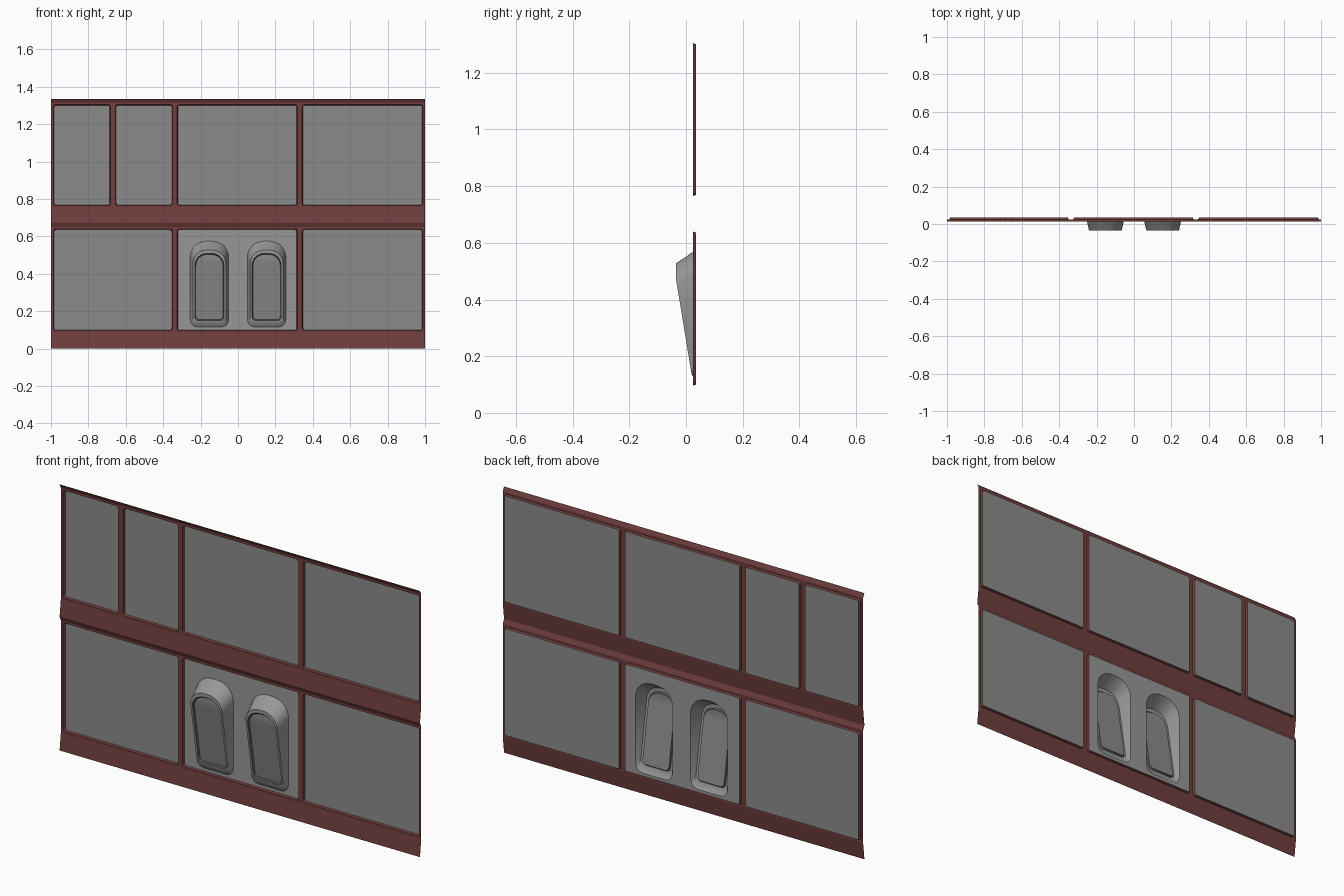
import bpy, bmesh, math
from mathutils import Vector

if "Cube" in bpy.data.objects:
    bpy.data.objects.remove(bpy.data.objects["Cube"])


def mat(name, c):
    m = bpy.data.materials.new(name)
    m.diffuse_color = (*c, 1)
    m.use_nodes = True
    m.node_tree.nodes["Principled BSDF"].inputs["Base Color"].default_value = m.diffuse_color
    return m


RED = mat("dull red frame", (0.165, 0.048, 0.048))
GREY = mat("panel grey", (0.26, 0.26, 0.265))
POD = mat("pod grey", (0.31, 0.31, 0.31))
DARK = mat("dark trim", (0.09, 0.09, 0.092))


def finish(name, bm, mats, smooth=False):
    bmesh.ops.remove_doubles(bm, verts=bm.verts, dist=1e-5)
    bmesh.ops.recalc_face_normals(bm, faces=bm.faces)
    # open sheets must face the front (-y)
    if sum(f.normal.y * f.calc_area() for f in bm.faces) > 0:
        bmesh.ops.reverse_faces(bm, faces=bm.faces)
    me = bpy.data.meshes.new(name)
    bm.to_mesh(me)
    bm.free()
    ob = bpy.data.objects.new(name, me)
    bpy.context.collection.objects.link(ob)
    for m in mats:
        me.materials.append(m)
    if smooth:
        bpy.ops.object.select_all(action='DESELECT')
        ob.select_set(True)
        bpy.context.view_layer.objects.active = ob
        bpy.ops.object.shade_smooth_by_angle(angle=math.radians(35))
    return ob


def rounded(x0, x1, z0, z1, r, n=3):
    """Rounded rectangle, n+1 points per corner, counter-clockwise."""
    pts = []
    for k, (cx, cz) in enumerate([(x1 - r, z1 - r), (x0 + r, z1 - r),
                                  (x0 + r, z0 + r), (x1 - r, z0 + r)]):
        for i in range(n + 1):
            a = math.pi / 2 * (k + i / n)
            pts.append((cx + r * math.cos(a), cz + r * math.sin(a)))
    return pts


def bridge(bm, a, b, mi=0):
    for i in range(len(a)):
        j = (i + 1) % len(a)
        vs = list(dict.fromkeys([a[i], a[j], b[j], b[i]]))
        bm.faces.new(vs).material_index = mi


FRONT, BACK = 0.024, 0.035      # sheet plane and recessed panel plane
LOW, HIGH = (0.085, 0.65), (0.755, 1.315)

# Sloped horizontal bands: plinth, middle rail, top lip
for name, prof in [("bottom_band", [(0.014, 0), (FRONT, LOW[0])]),
                   ("middle_rail", [(FRONT, LOW[1]), (0.014, 0.672), (FRONT, HIGH[0])]),
                   ("top_lip", [(FRONT, HIGH[1]), (0.014, 1.335)])]:
    bm = bmesh.new()
    rows = [[bm.verts.new((x, y, z)) for x in (-1, 1)] for y, z in prof]
    for p, q in zip(rows, rows[1:]):
        bm.faces.new([p[0], p[1], q[1], q[0]])
    finish(name, bm, [RED])


def arch(cx, hw, z0, z1, yfun, rb):
    """Pod outline: left and right rows from the bottom up to the arched top."""
    half = []
    for i in range(4):                       # rounded bottom corner
        a = math.pi / 2 * i / 3
        half.append((hw - rb + rb * math.sin(a), z0 + rb - rb * math.cos(a)))
    rt = 0.85 * hw
    if z1 - rt > 0.44:
        half.append((hw, 0.43))
    for i in range(8):                       # arched top
        a = math.pi / 2 * i / 8
        half.append((hw * math.cos(a) ** 0.8, z1 - rt + rt * math.sin(a)))
    half.append((0.12 * hw, z1))
    right = [Vector((cx + x, yfun(z), z)) for x, z in half]
    left = [Vector((cx - x, yfun(z), z)) for x, z in half]
    return right + left[::-1]


def pod_y(z):
    """Front of a pod: tilted, flat near the top."""
    return -0.035 if z > 0.47 else -0.035 + 0.055 * (0.47 - z) / 0.335


PODS = (-0.153, 0.153)


def base_loop(cx):
    return arch(cx, 0.103, 0.115, 0.575, lambda z: BACK, 0.04)


# Wall cells: red frame border and recess sides, grey recessed panel
def cell(name, cx0, cx1, cz, x0, x1, z0, z1, pods=False):
    bm = bmesh.new()
    hole = rounded(x0, x1, z0, z1, 0.012)
    corners = [bm.verts.new((x, FRONT, z)) for x, z in
               [(cx1, cz[1]), (cx0, cz[1]), (cx0, cz[0]), (cx1, cz[0])]]
    outer = [corners[i // 4] for i in range(16)]
    lip = [bm.verts.new((x, FRONT, z)) for x, z in hole]
    floor = [bm.verts.new((x, BACK, z)) for x, z in
             rounded(x0 + .004, x1 - .004, z0 + .004, z1 - .004, 0.01)]
    bridge(bm, outer, lip)
    bridge(bm, lip, floor)
    finish(name + "_frame", bm, [RED])

    bm = bmesh.new()
    floor = [bm.verts.new((x, BACK, z)) for x, z in
             rounded(x0 + .004, x1 - .004, z0 + .004, z1 - .004, 0.01)]
    if pods:
        loops = [floor] + [[bm.verts.new(p) for p in base_loop(c)] for c in PODS]
        edges = [bm.edges.new((l[i], l[(i + 1) % len(l)]))
                 for l in loops for i in range(len(l))]
        bmesh.ops.triangle_fill(bm, use_beauty=True, use_dissolve=False,
                                edges=edges, normal=(0, -1, 0))
    else:
        bm.faces.new(floor)
    finish(name + "_panel", bm, [POD if pods else GREY])


cell("upper_far_left", -1, -0.668, HIGH, -0.987, -0.682, 0.765, 1.305)
cell("upper_left", -0.668, -0.3375, HIGH, -0.655, -0.35, 0.765, 1.305)
cell("upper_middle", -0.3375, 0.33, HIGH, -0.325, 0.318, 0.765, 1.305)
cell("upper_right", 0.33, 1, HIGH, 0.343, 0.988, 0.765, 1.305)
cell("lower_left", -1, -0.3375, LOW, -0.987, -0.35, 0.096, 0.64)
cell("lower_middle", -0.3375, 0.33, LOW, -0.325, 0.318, 0.096, 0.64, True)
cell("lower_right", 0.33, 1, LOW, 0.343, 0.988, 0.096, 0.64)

# Hollow arched pods with a grooved inset plate
for side, cx in zip(("left", "right"), PODS):
    bm = bmesh.new()
    loops = [base_loop(cx),
             arch(cx, 0.088, 0.135, 0.528, pod_y, 0.03),
             arch(cx, 0.078, 0.150, 0.510, pod_y, 0.02),
             arch(cx, 0.073, 0.156, 0.504, lambda z: pod_y(z) + 0.008, 0.018)]
    vl = [[bm.verts.new(p) for p in l] for l in loops]
    for k, mi in enumerate((0, 0, 1)):
        bridge(bm, vl[k], vl[k + 1], mi)
    inner = vl[-1]
    n = len(inner)
    for i in range(n // 2 - 1):              # plate filled in level strips
        f = bm.faces.new([inner[i], inner[i + 1], inner[n - 2 - i], inner[n - 1 - i]])
        f.material_index = 2
    finish(side + "_pod", bm, [POD, DARK, GREY], smooth=True)
